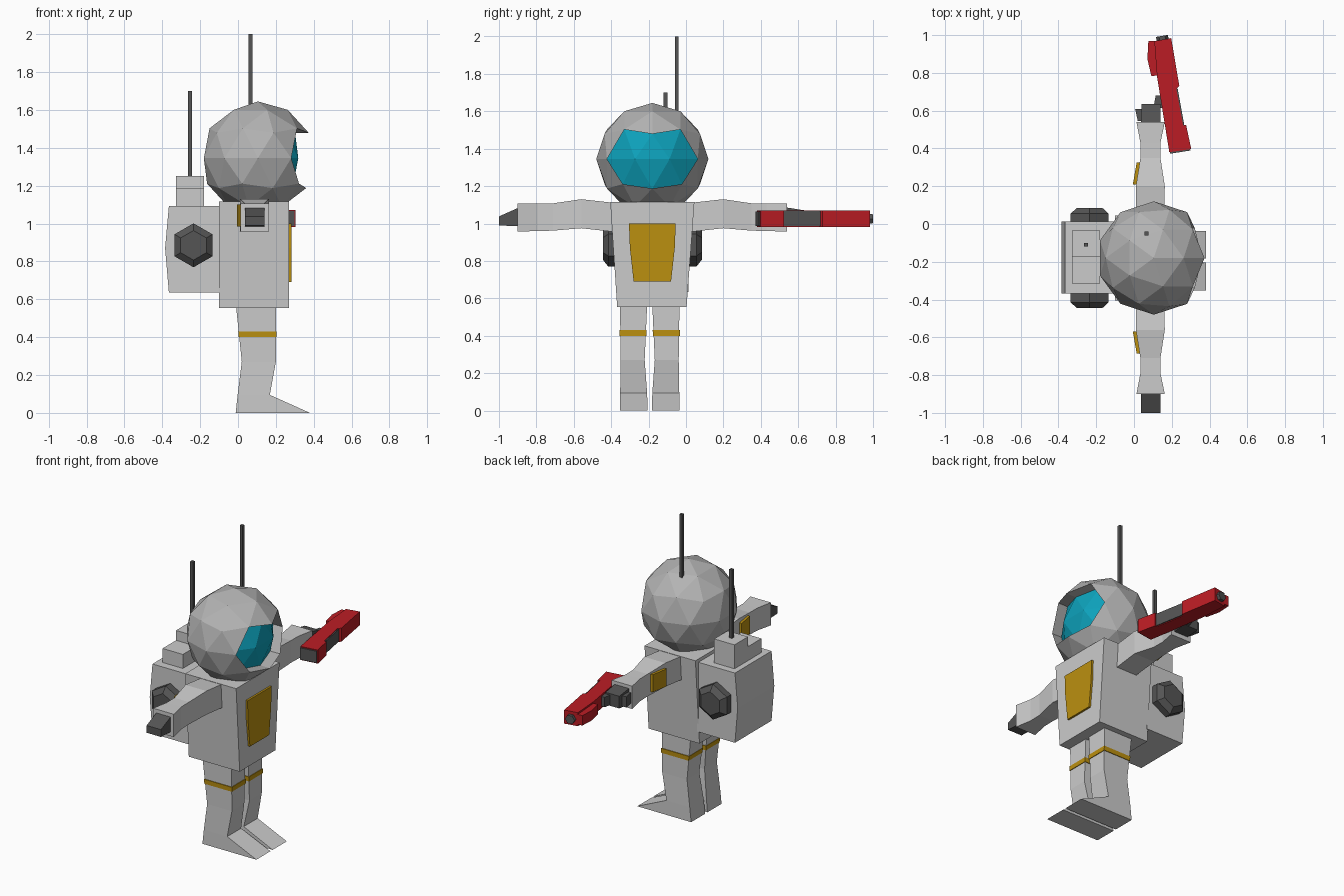
import bpy, bmesh, math
from mathutils import Vector

if "Cube" in bpy.data.objects:
    bpy.data.objects.remove(bpy.data.objects["Cube"])

CY = -0.18  # body centre line in y


def mat(name, col):
    m = bpy.data.materials.new(name)
    m.diffuse_color = (*col, 1)
    m.use_nodes = True
    m.node_tree.nodes["Principled BSDF"].inputs["Base Color"].default_value = m.diffuse_color
    return m


DARK = mat("dark_grey", (0.09, 0.09, 0.09))
GOLD = mat("gold", (0.5, 0.28, 0.005))
RED = mat("red", (0.5, 0.012, 0.018))
TEAL = mat("teal", (0.004, 0.36, 0.5))


def finish(name, bm, *mats):
    bmesh.ops.recalc_face_normals(bm, faces=bm.faces)
    me = bpy.data.meshes.new(name)
    bm.to_mesh(me)
    bm.free()
    for m in mats:
        if m:
            me.materials.append(m)
    ob = bpy.data.objects.new(name, me)
    bpy.context.collection.objects.link(ob)
    return ob


def loft(name, rings, m=None):
    """Skin a stack of equal-length rings and cap both ends."""
    bm = bmesh.new()
    vs = [[bm.verts.new(p) for p in r] for r in rings]
    n = len(vs[0])
    for a, b in zip(vs, vs[1:]):
        for i in range(n):
            j = (i + 1) % n
            bm.faces.new((a[i], a[j], b[j], b[i]))
    bm.faces.new(vs[0])
    bm.faces.new(vs[-1])
    return finish(name, bm, m)


def rz(z, x0, x1, y0, y1):
    return [(x0, y0, z), (x1, y0, z), (x1, y1, z), (x0, y1, z)]


def ry(y, x0, x1, z0, z1):
    return [(x0, y, z0), (x1, y, z0), (x1, y, z1), (x0, y, z1)]


def box(name, x, y, z, m=None):
    return loft(name, [rz(z[0], *x, *y), rz(z[1], *x, *y)], m)


# Torso and chest panel
loft("torso", [rz(0.555, -0.10, 0.27, -0.368, 0.003), rz(1.115, -0.10, 0.27, -0.405, 0.045)])
panel = [(0.125, 1.0), (0.12, 0.87), (0.1, 0.69), (-0.1, 0.69), (-0.12, 0.87), (-0.125, 1.0)]
loft("chest_panel", [[(x, CY + y, z) for y, z in panel] for x in (0.26, 0.283)], GOLD)

# Helmet: faceted sphere with the visor faces pushed inwards
bm = bmesh.new()
R = 0.3
bmesh.ops.create_icosphere(bm, subdivisions=2, radius=R)
vis = [f for f in bm.faces if all(v.co.x > 0.55 * R and abs(v.co.z) < 0.6 * R for v in f.verts)]
ext = bmesh.ops.extrude_face_region(bm, geom=vis)["geom"]
bmesh.ops.delete(bm, geom=vis, context='FACES')
for g in ext:
    if isinstance(g, bmesh.types.BMFace):
        g.material_index = 1
bmesh.ops.translate(bm, verts=[g for g in ext if isinstance(g, bmesh.types.BMVert)], vec=(-0.072, 0, 0))
bmesh.ops.translate(bm, verts=bm.verts, vec=(0.105, CY, 1.345))
finish("helmet", bm, mat("light_grey", (0.45, 0.45, 0.45)), TEAL)

# Antennas
box("helmet_antenna", (0.056, 0.076), (-0.06, -0.04), (1.58, 2.0), DARK)
box("pack_antenna", (-0.264, -0.244), (-0.12, -0.10), (1.24, 1.7), DARK)

# Backpack with stepped top box
prof = [(-0.09, 0.635), (-0.365, 0.635), (-0.385, 0.87), (-0.365, 1.093), (-0.09, 1.093)]
loft("backpack", [[(x, y, z) for x, z in prof] for y in (-0.367, 0.013)])
box("pack_step_low", (-0.328, -0.18), (-0.315, -0.175), (1.08, 1.185))
box("pack_step_high", (-0.328, -0.18), (-0.175, -0.035), (1.08, 1.25))


def hexring(y, r):
    return [(-0.235 + r * math.sin(i * math.pi / 3), y, 0.885 + r * math.cos(i * math.pi / 3))
            for i in range(6)]


for s, side in ((1, "left"), (-1, "right")):
    # Tank caps on the pack sides
    loft("tank_cap_" + side, [hexring(CY + s * d, r)
                              for d, r in ((0.18, 0.116), (0.235, 0.116), (0.265, 0.078))], DARK)

    # Legs with pointed feet, and their bands
    def ly(inner, outer):
        return sorted((-0.194 + s * inner, -0.194 + s * outer))
    loft("leg_" + side, [rz(0.0, -0.012, 0.38, *ly(0.011, 0.158)),
                         rz(0.095, -0.002, 0.168, *ly(0.014, 0.158)),
                         rz(0.27, 0.02, 0.2, *ly(0.027, 0.155)),
                         rz(0.56, -0.01, 0.2, *ly(0.014, 0.159))])
    loft("leg_band_" + side, [rz(0.4, 0.004, 0.204, *ly(0.017, 0.161)),
                              rz(0.43, 0.001, 0.204, *ly(0.016, 0.162))], GOLD)

    # Arms, hands and back-of-arm patches
    loft("arm_" + side, [ry(CY + s * d, *q) for d, q in (
        (0.20, (0.01, 0.16, 0.955, 1.11)), (0.38, (0.01, 0.163, 0.975, 1.13)),
        (0.53, (0.034, 0.14, 0.962, 1.108)), (0.61, (0.034, 0.14, 0.96, 1.107)),
        (0.72, (0.013, 0.163, 0.957, 1.107)))])
    if s < 0:
        loft("hand_" + side, [ry(-0.89, 0.036, 0.14, 0.985, 1.087),
                              ry(-1.0, 0.036, 0.14, 0.99, 1.038)], DARK)
    patch = ((0.39, -0.006, 0.02), (0.505, 0.014, 0.04))
    loft("arm_patch_" + side, [ry(CY + s * d, a, b, 0.985, 1.1) for d, a, b in patch], GOLD)

# Gripping hand and its knuckle
loft("hand_left", [ry(0.53, 0.036, 0.14, 0.985, 1.087), ry(0.636, 0.04, 0.14, 0.99, 1.07)], DARK)
loft("knuckle_left", [ry(0.545, 0.02, 0.10, 0.995, 1.065), ry(0.61, 0.006, 0.10, 0.995, 1.065)], DARK)


# Blaster, lying on its side: outlines in the xy plane
def slab(name, pts, z0, z1, m):
    return loft(name, [[(x, y, z) for x, y in pts] for z in (z0, z1)], m)


slab("blaster_body", [(0.187, 0.38), (0.303, 0.397), (0.276, 0.524), (0.26, 0.522), (0.224, 0.714),
                      (0.24, 0.73), (0.197, 0.984), (0.108, 0.968), (0.122, 0.78)], 0.982, 1.071, RED)
slab("blaster_fore_grip", [(0.076, 0.968), (0.071, 0.873), (0.092, 0.783), (0.15, 0.79),
                           (0.14, 0.97)], 0.995, 1.06, RED)
slab("blaster_rail", [(0.24, 0.515), (0.267, 0.52), (0.231, 0.718), (0.20, 0.715)], 0.986, 1.067, DARK)
slab("blaster_handle", [(0.165, 0.62), (0.10, 0.60), (0.115, 0.68), (0.16, 0.68)], 0.995, 1.06, DARK)
slab("blaster_butt", [(0.19, 0.372), (0.298, 0.389), (0.297, 0.41), (0.19, 0.40)], 0.988, 1.065, DARK)

# Muzzle
axis = Vector((-0.16, 0.987, 0)).normalized()
across = Vector((axis.y, -axis.x, 0))
base = Vector((0.153, 0.965, 1.025))
loft("blaster_muzzle", [[base + axis * d + across * 0.032 * math.cos(a) + Vector((0, 0, 0.03 * math.sin(a)))
                         for a in [i * math.pi / 3 for i in range(6)]] for d in (0, 0.031)], DARK)
